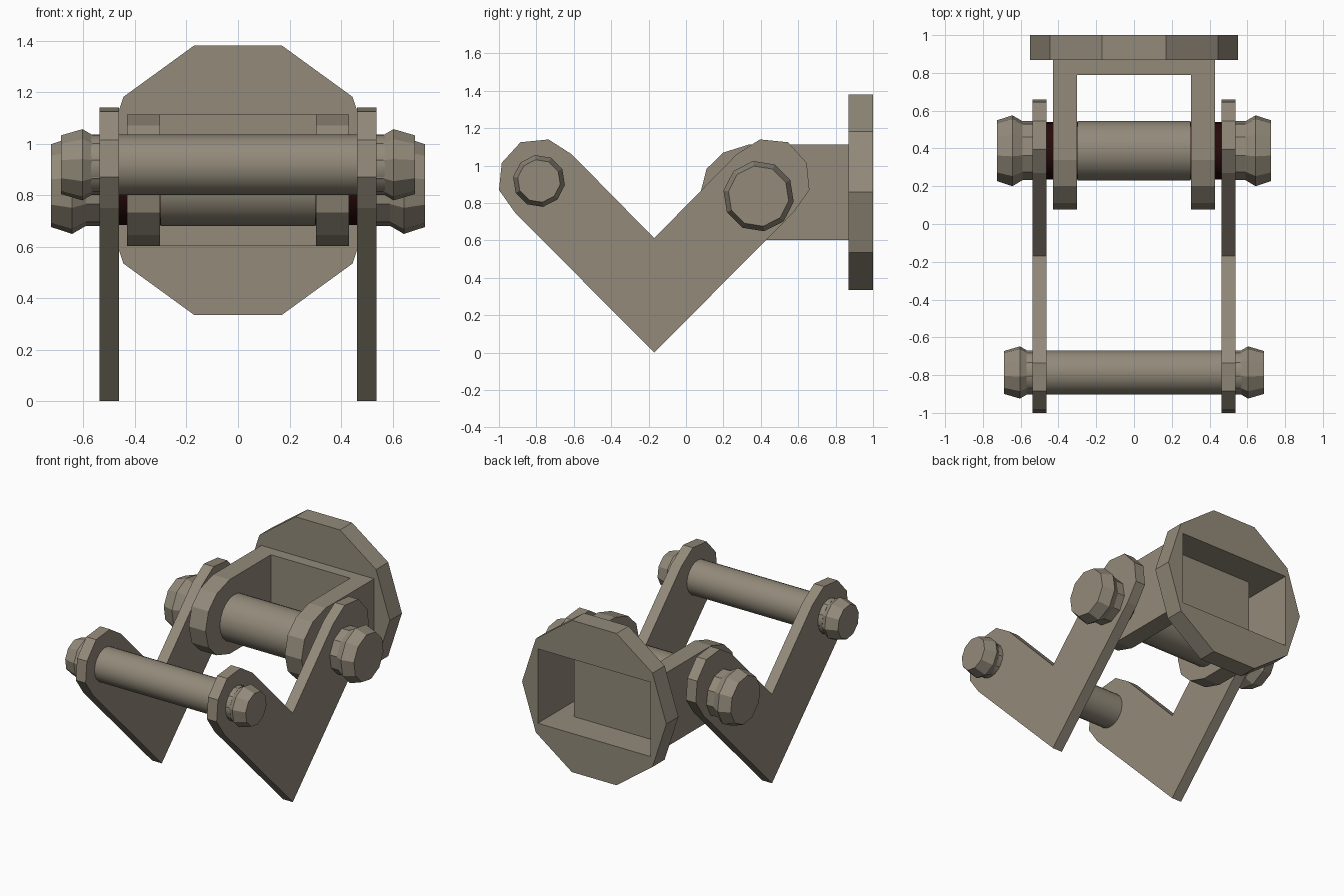
import bpy, bmesh, math

if "Cube" in bpy.data.objects:
    bpy.data.objects.remove(bpy.data.objects["Cube"])


def material(name, rgb):
    m = bpy.data.materials.new(name)
    m.diffuse_color = (*rgb, 1)
    m.use_nodes = True
    m.node_tree.nodes["Principled BSDF"].inputs["Base Color"].default_value = m.diffuse_color
    return m


STEEL = material("warm grey steel", (0.29, 0.255, 0.195))
DARK = material("dark red sleeve", (0.02, 0.003, 0.003))


def finish(name, bm, mat=STEEL, smooth=False):
    bmesh.ops.remove_doubles(bm, verts=bm.verts, dist=1e-5)
    bmesh.ops.recalc_face_normals(bm, faces=bm.faces)
    me = bpy.data.meshes.new(name)
    bm.to_mesh(me)
    bm.free()
    me.materials.append(mat)
    ob = bpy.data.objects.new(name, me)
    bpy.context.collection.objects.link(ob)
    if smooth:
        for p in me.polygons:
            p.use_smooth = len(p.vertices) == 4
    return ob


def face(bm, pts):
    return bm.faces.new([bm.verts.new(p) for p in pts])


def lathe(name, y, z, rings, sides, mat=STEEL, turn=0.0, smooth=False):
    """Closed solid of (x, radius) rings around an axis along x."""
    bm = bmesh.new()
    loops = []
    for x, r in rings:
        angs = [turn + math.tau * i / sides for i in range(sides)]
        loops.append([bm.verts.new((x, y + r * math.cos(a), z + r * math.sin(a))) for a in angs])
    for a, b in zip(loops, loops[1:]):
        for i in range(sides):
            j = (i + 1) % sides
            bm.faces.new((a[i], a[j], b[j], b[i]))
    bm.faces.new(loops[0])
    bm.faces.new(loops[-1])
    return finish(name, bm, mat, smooth)


# V-shaped side plates, profile mirrored about y = -0.17
half = [(-0.17, 0.612), (-0.61, 1.06), (-0.735, 1.14), (-0.885, 1.125),
        (-0.985, 1.015), (-1.0, 0.87), (-0.915, 0.75), (-0.17, 0.0)]
profile = half + [(-0.34 - y, z) for y, z in half[-2:0:-1]]
for side, label in ((-1, "left"), (1, "right")):
    bm = bmesh.new()
    f = face(bm, [(side * 0.462, y, z) for y, z in profile])
    ext = bmesh.ops.extrude_face_region(bm, geom=[f], use_keep_orig=True)["geom"]
    moved = [v for v in ext if isinstance(v, bmesh.types.BMVert)]
    bmesh.ops.translate(bm, verts=moved, vec=(side * 0.075, 0, 0))
    finish(label + "_side_plate", bm)

# Front pin and rear pin shafts, plus the dark sleeve inside the bracket arms
FRONT, REAR = (-0.786, 0.918), (0.388, 0.837)
lathe("front_pin", *FRONT, [(-0.57, 0.117), (0.57, 0.117)], 20, smooth=True)
lathe("rear_pin", *REAR, [(-0.3, 0.157), (0.3, 0.157)], 20, smooth=True)
lathe("rear_sleeve", *REAR, [(-0.465, 0.153), (0.465, 0.153)], 20, DARK, smooth=True)

# Faceted pin heads on both sides
turn = math.radians(99)
for s, label in ((-1, "left"), (1, "right")):
    lathe(label + "_front_head", *FRONT,
          [(s * 0.5, 0.117), (s * 0.565, 0.117), (s * 0.604, 0.14), (s * 0.688, 0.115)], 10, turn=turn)
    lathe(label + "_rear_head", *REAR,
          [(s * 0.5, 0.158), (s * 0.59, 0.158), (s * 0.644, 0.19), (s * 0.725, 0.163)], 10, turn=turn)

# Hollow fork bracket, open at the back
LO, HI, MID = 0.602, 1.114, 0.858
WEB, BACK = 0.79, 0.87
nose = [(WEB, 0.256), (0.34, 0.256), (0.2, 0.212), (0.11, 0.125)]
nose = [(y, MID + d) for y, d in nose] + [(0.078, MID)] + [(y, MID - d) for y, d in nose[::-1]]
bm = bmesh.new()
for s in (-1, 1):
    xi, xo = s * 0.302, s * 0.43
    face(bm, [(xi, y, z) for y, z in nose])
    face(bm, [(xo, y, z) for y, z in nose])
    for (y0, z0), (y1, z1) in zip(nose, nose[1:]):
        face(bm, [(xi, y0, z0), (xo, y0, z0), (xo, y1, z1), (xi, y1, z1)])
    face(bm, [(xo, WEB, LO), (xo, BACK, LO), (xo, BACK, HI), (xo, WEB, HI)])
xs = (-0.43, -0.302, 0.302, 0.43)
for z in (LO, HI):
    for a, b in zip(xs, xs[1:]):
        face(bm, [(a, WEB, z), (b, WEB, z), (b, BACK, z), (a, BACK, z)])
face(bm, [(-0.302, WEB, LO), (0.302, WEB, LO), (0.302, WEB, HI), (-0.302, WEB, HI)])
finish("fork_bracket", bm)

# Ten-sided flange with a rectangular opening
bm = bmesh.new()
f = face(bm, [(0.55 * math.cos(math.tau * i / 10), 0.868, MID + 0.55 * math.sin(math.tau * i / 10))
              for i in range(10)])
ext = bmesh.ops.extrude_face_region(bm, geom=[f], use_keep_orig=True)["geom"]
bmesh.ops.translate(bm, verts=[v for v in ext if isinstance(v, bmesh.types.BMVert)], vec=(0, 0.132, 0))
flange = finish("flange", bm)

bm = bmesh.new()
bmesh.ops.create_cube(bm, size=1)
bmesh.ops.scale(bm, verts=bm.verts, vec=(0.86, 0.5, HI - LO))
bmesh.ops.translate(bm, verts=bm.verts, vec=(0, 0.93, MID))
cutter = finish("flange_cutter", bm)
cutter.hide_render = True
cut = flange.modifiers.new("opening", "BOOLEAN")
cut.operation = "DIFFERENCE"
cut.solver = "EXACT"
cut.object = cutter

# Bake the opening and remove the cutter
bpy.context.view_layer.update()
dep = bpy.context.evaluated_depsgraph_get()
baked = bpy.data.meshes.new_from_object(flange.evaluated_get(dep))
flange.modifiers.clear()
flange.data = baked
bpy.data.objects.remove(cutter)
